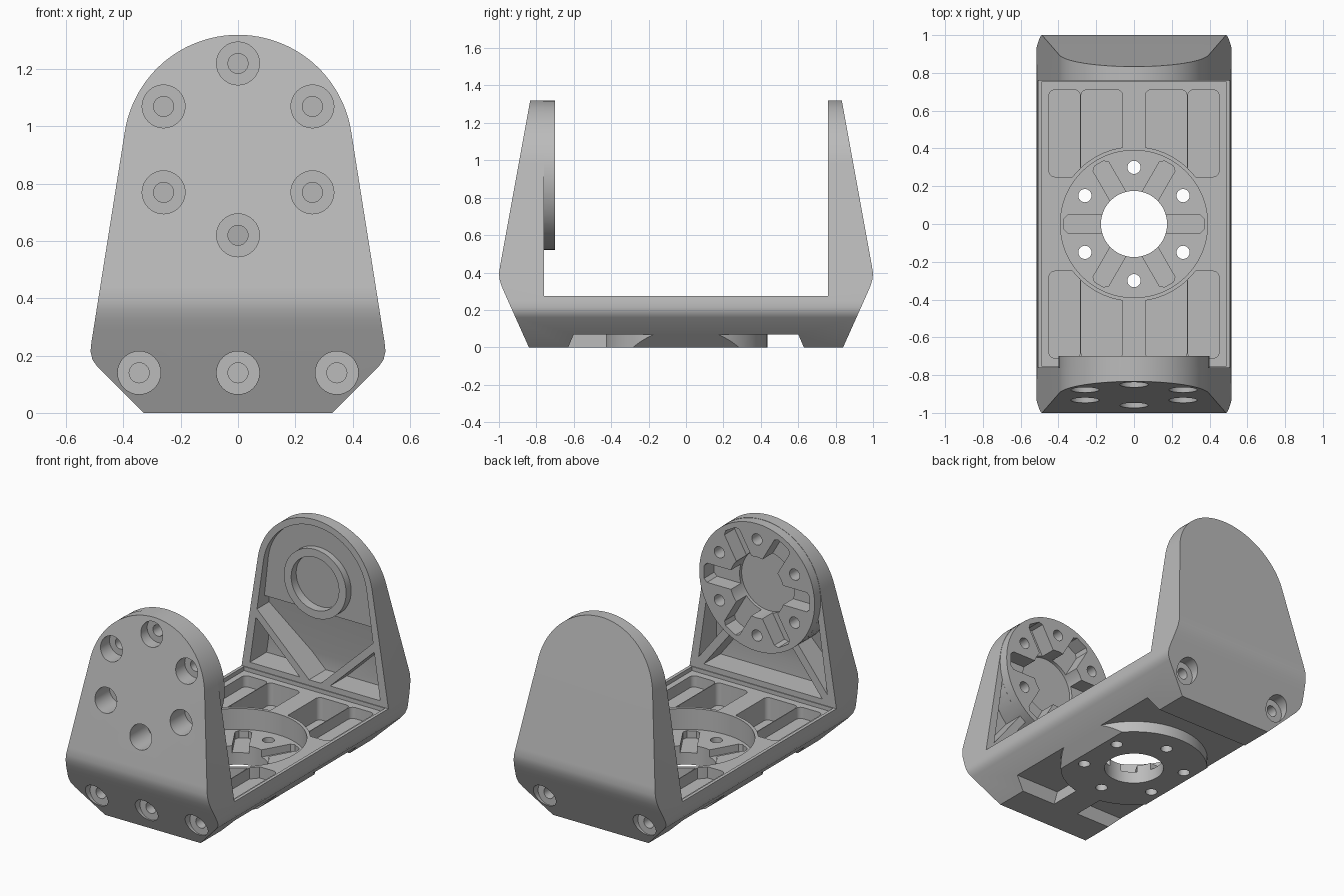
import bpy, bmesh
from math import cos, sin, radians, pi

cube = bpy.data.objects.get("Cube")
if cube:
    bpy.data.objects.remove(cube)

grey = bpy.data.materials.new("satin grey")
grey.use_nodes = True
grey.diffuse_color = (0.5, 0.5, 0.5, 1)
grey.node_tree.nodes["Principled BSDF"].inputs["Base Color"].default_value = (0.5, 0.5, 0.5, 1)

HUB = 0.92                      # height of the pivot axis


def prism(name, pts, axis, a, b):
    """Extrude a 2D outline from a to b along the axis."""
    place = {"x": lambda p: (a, p[0], p[1]), "y": lambda p: (p[0], a, p[1]),
             "z": lambda p: (p[0], p[1], a)}[axis]
    bm = bmesh.new()
    face = bm.faces.new([bm.verts.new(place(p)) for p in pts])
    new = bmesh.ops.extrude_face_region(bm, geom=[face])["geom"]
    shift = [b - a if axis == k else 0 for k in "xyz"]
    bmesh.ops.translate(bm, vec=shift, verts=[v for v in new if isinstance(v, bmesh.types.BMVert)])
    bmesh.ops.recalc_face_normals(bm, faces=bm.faces)
    mesh = bpy.data.meshes.new(name)
    bm.to_mesh(mesh)
    bm.free()
    mesh.materials.append(grey)
    obj = bpy.data.objects.new(name, mesh)
    bpy.context.scene.collection.objects.link(obj)
    return obj


def arc(cx, cy, r, start=0, end=360, n=48):
    full = end - start == 360
    steps = n if full else n + 1
    return [(cx + r * cos(radians(start + (end - start) * i / n)),
             cy + r * sin(radians(start + (end - start) * i / n))) for i in range(steps)]


def rod(name, axis, u, v, r, a, b, n=48):
    return prism(name, arc(u, v, r, n=n), axis, a, b)


def rect(u0, u1, v0, v1):
    return [(u0, v0), (u1, v0), (u1, v1), (u0, v1)]


def rounded(u0, u1, v0, v1, r):
    return (arc(u1 - r, v1 - r, r, 0, 90, 6) + arc(u0 + r, v1 - r, r, 90, 180, 6)
            + arc(u0 + r, v0 + r, r, 180, 270, 6) + arc(u1 - r, v0 + r, r, 270, 360, 6))


def combine(target, tool, op="DIFFERENCE"):
    mod = target.modifiers.new("bool", "BOOLEAN")
    mod.operation, mod.solver, mod.object = op, "EXACT", tool
    bpy.context.view_layer.update()
    graph = bpy.context.evaluated_depsgraph_get()
    mesh = bpy.data.meshes.new_from_object(target.evaluated_get(graph))
    target.modifiers.clear()
    target.data = mesh
    bpy.data.objects.remove(tool)
    return target


def spoke(u, v, deg, r0, r1, half):
    """Outline of a radial slot with clipped outer corners."""
    c, s = cos(radians(deg)), sin(radians(deg))
    local = [(r0, -half), (r1 - .02, -half), (r1, .02 - half),
             (r1, half - .02), (r1 - .02, half), (r0, half)]
    return [(u + a * c - b * s, v + a * s + b * c) for a, b in local]


def bar(x0, z0, x1, z1, half):
    """Outline of a straight rib."""
    dx, dz = x1 - x0, z1 - z0
    k = half / (dx * dx + dz * dz) ** 0.5
    return [(x0 - dz * k, z0 + dx * k), (x0 + dz * k, z0 - dx * k),
            (x1 + dz * k, z1 - dx * k), (x1 - dz * k, z1 + dx * k)]


def mirror_outline(half):
    return half + [(-u, v) for u, v in reversed(half)]


# U-shaped body: side outline crossed with front outline
side = mirror_outline([(.84, 0), (.97, .29), (.985, .325), (.996, .36), (1, .395),
                       (.993, .44), (.833, 1.32), (.76, 1.32), (.76, .275)])
body = prism("bracket_body", side, "x", -.6, .6)
front = [(.33, 0), (.49, .16), (.508, .185), (.515, .215), (.512, .245)]
front += arc(0, HUB, .4, 9, 171, 48) + [(-x, z) for x, z in reversed(front)]
combine(body, prism("front_outline", front, "y", -1.2, 1.2), "INTERSECT")

# Hollow inner faces of both arms, leaving hub and ribs standing
inner = [(.45, .31)] + arc(0, HUB, .36, 9, 171, 40) + [(-.45, .31)]
for s in (-1, 1):
    depth = [(.7, .31), (.925, .31), (.925, .4), (.868, .72), (.82, .72), (.785, 1.4), (.7, 1.4)]
    hollow = prism("arm_hollow", [(s * y, z) for y, z in depth], "x", -.6, .6)
    combine(hollow, prism("inner_outline", inner, "y", -1.2, 1.2), "INTERSECT")
    if s < 0:
        combine(hollow, rod("hub", "y", 0, HUB, .399, -1.2, 1.2))
        ribs = [bar(.2 * m, .62, .48 * m, .26, .025) for m in (-1, 1)]
    else:
        ring = rod("ring", "y", 0, HUB, .215, .5, 1.2)
        combine(hollow, combine(ring, rod("bore", "y", 0, HUB, .165, .4, 1.3)))
        ribs = [bar(0, .24, .5 * m, .72, .022) for m in (-1, 1)]
    for rib in ribs:
        combine(hollow, prism("rib", rib, "y", -1.2, 1.2))
    combine(body, hollow)

# Front hub disc with its spoked pocket and bolt holes
combine(body, rod("hub_disc", "y", 0, HUB, .3985, -.79, -.70, 64), "UNION")
combine(body, rod("hub_bore", "y", 0, HUB, .19, -.82, -.6))
for k in range(6):
    a = radians(30 + 60 * k)
    x, z = .3 * cos(a), HUB + .3 * sin(a)
    combine(body, prism("hub_slot", spoke(0, HUB, 60 * k, .12, .365, .06), "y", -.80, -.6))
    combine(body, rod("bolt_head", "y", x, z, .075, -1.2, -.79, 32))
    combine(body, rod("bolt_hole", "y", x, z, .035, -1.2, -.6, 24))

# Shallow tray and floor pockets between the arms
combine(body, prism("tray", rect(-.487, .487, -.755, .755), "z", .25, .3))
for s in (-1, 1):
    for m in (-1, 1):
        for u0, u1, v0, floor in ((.06, .28, .2, .11), (.285, .45, .25, .18)):
            u = sorted((m * u0, m * u1))
            v = sorted((s * v0, s * .71))
            pocket = prism("floor_pocket", rounded(*u, *v, .03), "z", floor, .3)
            combine(pocket, rod("turntable_wall", "z", 0, 0, .41, 0, 1, 64))
            combine(body, pocket)

# Round seat in the floor with slots, bolt holes and centre opening
combine(body, rod("seat", "z", 0, 0, .39, .12, .5, 64))
combine(body, rod("centre_hole", "z", 0, 0, .175, -.1, .5))
for k in range(6):
    a = radians(30 + 60 * k)
    combine(body, prism("seat_slot", spoke(0, 0, 60 * k, .1, .37, .048), "z", .075, .5))
    combine(body, rod("seat_hole", "z", .3 * cos(a), .3 * sin(a), .035, -.1, .5, 24))

# Underside channel around a round pad with a front bridge
channel = prism("channel", mirror_outline([(.63, -.1), (.63, 0), (.6, .07)]), "x", -.7, .7)
combine(channel, rod("pad", "z", 0, 0, .435, -.5, .5, 64))
combine(channel, prism("bridge", rect(-.09, .09, -.8, -.3), "z", -.5, .5))
combine(body, channel)

# Lower bolt holes: three in front, two behind
for s, xs in ((-1, (-.345, 0, .345)), (1, (-.345, .345))):
    for x in xs:
        combine(body, rod("foot_head", "y", x, .14, .075, s * .86, s * 1.2, 32))
        combine(body, rod("foot_hole", "y", x, .14, .035, s * .78, s * 1.2, 24))

body.data.materials.clear()
body.data.materials.append(grey)
bpy.ops.object.select_all(action="DESELECT")
body.select_set(True)
bpy.context.view_layer.objects.active = body
bpy.ops.object.shade_smooth_by_angle(angle=radians(25))
